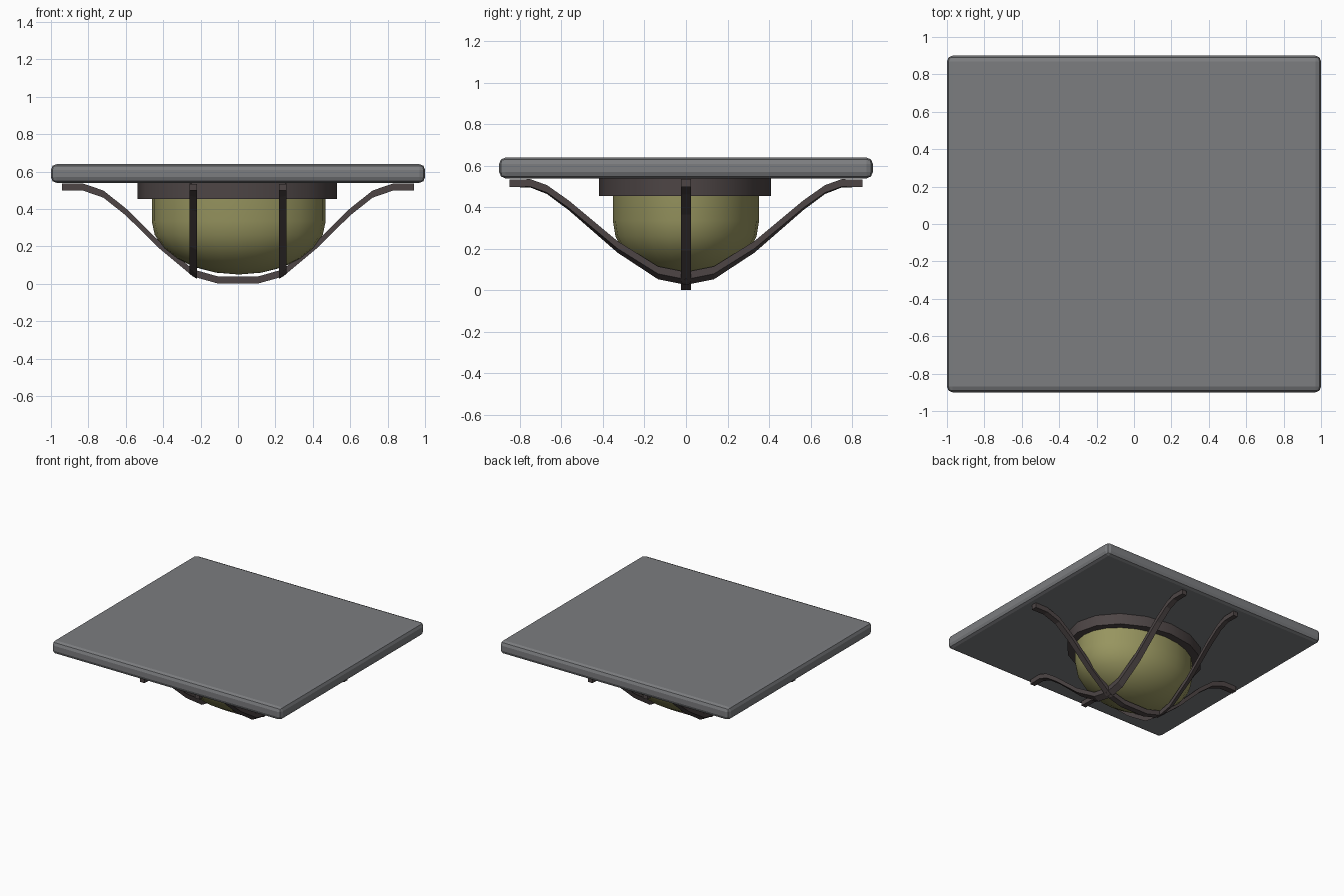
import bpy, bmesh, math

if "Cube" in bpy.data.objects:
    bpy.data.objects.remove(bpy.data.objects["Cube"])


def material(name, rgb):
    m = bpy.data.materials.new(name)
    m.diffuse_color = (*rgb, 1)
    m.use_nodes = True
    m.node_tree.nodes["Principled BSDF"].inputs["Base Color"].default_value = m.diffuse_color
    return m


GREY = material("plate grey", (0.20, 0.205, 0.215))
BROWN = material("dark brown metal", (0.075, 0.06, 0.06))
GLASS = material("olive glass", (0.31, 0.30, 0.115))


def finish(name, bm, mat, angle=None):
    bmesh.ops.recalc_face_normals(bm, faces=bm.faces)
    me = bpy.data.meshes.new(name)
    bm.to_mesh(me)
    bm.free()
    me.materials.append(mat)
    ob = bpy.data.objects.new(name, me)
    bpy.context.collection.objects.link(ob)
    if angle:
        bpy.ops.object.select_all(action='DESELECT')
        ob.select_set(True)
        bpy.context.view_layer.objects.active = ob
        bpy.ops.object.shade_smooth_by_angle(angle=math.radians(angle))
    return ob


def lathe(name, profile, rx, ry, sides, mat, cx=0, cy=0):
    """Elliptical turned solid; profile is (radius fraction, z)."""
    bm = bmesh.new()
    rings = []
    for f, z in profile:
        if f < 1e-4:
            rings.append([bm.verts.new((cx, cy, z))] * sides)
        else:
            rings.append([bm.verts.new((cx + rx * f * math.cos(2 * math.pi * i / sides),
                                        cy + ry * f * math.sin(2 * math.pi * i / sides), z))
                          for i in range(sides)])
    for a, b in zip(rings, rings[1:]):
        for i in range(sides):
            j = (i + 1) % sides
            quad = list(dict.fromkeys((a[i], a[j], b[j], b[i])))
            bm.faces.new(quad)
    for r in (rings[0], rings[-1]):
        if r[0] is not r[1]:
            bm.faces.new(r)
    return finish(name, bm, mat, 40)


def bar(name, half, width, thick, along_x, offset=0, shear=0):
    """Bent bar mirrored about its middle; shear tilts the section near the middle."""
    pts = [(-d, z) for d, z in half] + [(d, z) for d, z in reversed(half) if d > 0]
    span = half[0][0]
    bm = bmesh.new()
    rings = []
    for d, z in pts:
        s = shear * min(1, 1.25 * (1 - abs(d) / span))
        ring = []
        for w, t in ((-1, -1), (1, -1), (1, 1), (-1, 1)):
            a, h = offset + w * width / 2, z + t * thick / 2 + w * s / 2
            ring.append(bm.verts.new((d, a, h) if along_x else (a, d, h)))
        rings.append(ring)
    for a, b in zip(rings, rings[1:]):
        for i in range(4):
            j = (i + 1) % 4
            bm.faces.new((a[i], a[j], b[j], b[i]))
    bm.faces.new(rings[0])
    bm.faces.new(rings[-1])
    return finish(name, bm, mat=BROWN)


# ceiling plate with bevelled edges
bm = bmesh.new()
bmesh.ops.create_cube(bm, size=1)
for v in bm.verts:
    v.co = (v.co.x * 2, v.co.y * 1.8, 0.59 + v.co.z * 0.1)
bmesh.ops.bevel(bm, geom=bm.edges[:], offset=0.03, segments=2, profile=0.5, affect='EDGES')
finish("ceiling_plate", bm, GREY)

# mounting ring and glass dome
lathe("mounting_ring", [(1, 0.54), (1, 0.455), (0.8, 0.455), (0.8, 0.54)],
      0.532, 0.414, 16, BROWN, -0.004, -0.004)
dome = [(1, 0.54)] + [(math.cos(math.radians(a)), 0.335 - 0.285 * math.sin(math.radians(a)))
                      for a in range(0, 91, 15)]
lathe("glass_dome", dome, 0.465, 0.352, 24, GLASS, 0.004)

# guard cage: one long bar and two cross bars
bar("long_guard_bar", [(0.94, 0.518), (0.83, 0.518), (0.72, 0.48), (0.6, 0.385),
                       (0.42, 0.208), (0.24, 0.058), (0.105, 0.02)], 0.046, 0.038, True)
for side, label in ((-1, "left"), (1, "right")):
    bar(label + "_cross_guard_bar",
        [(0.85, 0.516), (0.75, 0.516), (0.67, 0.486), (0.565, 0.41), (0.33, 0.21),
         (0.135, 0.085), (0, 0.058)], 0.04, 0.036, False, side * 0.24, side * 0.026)
